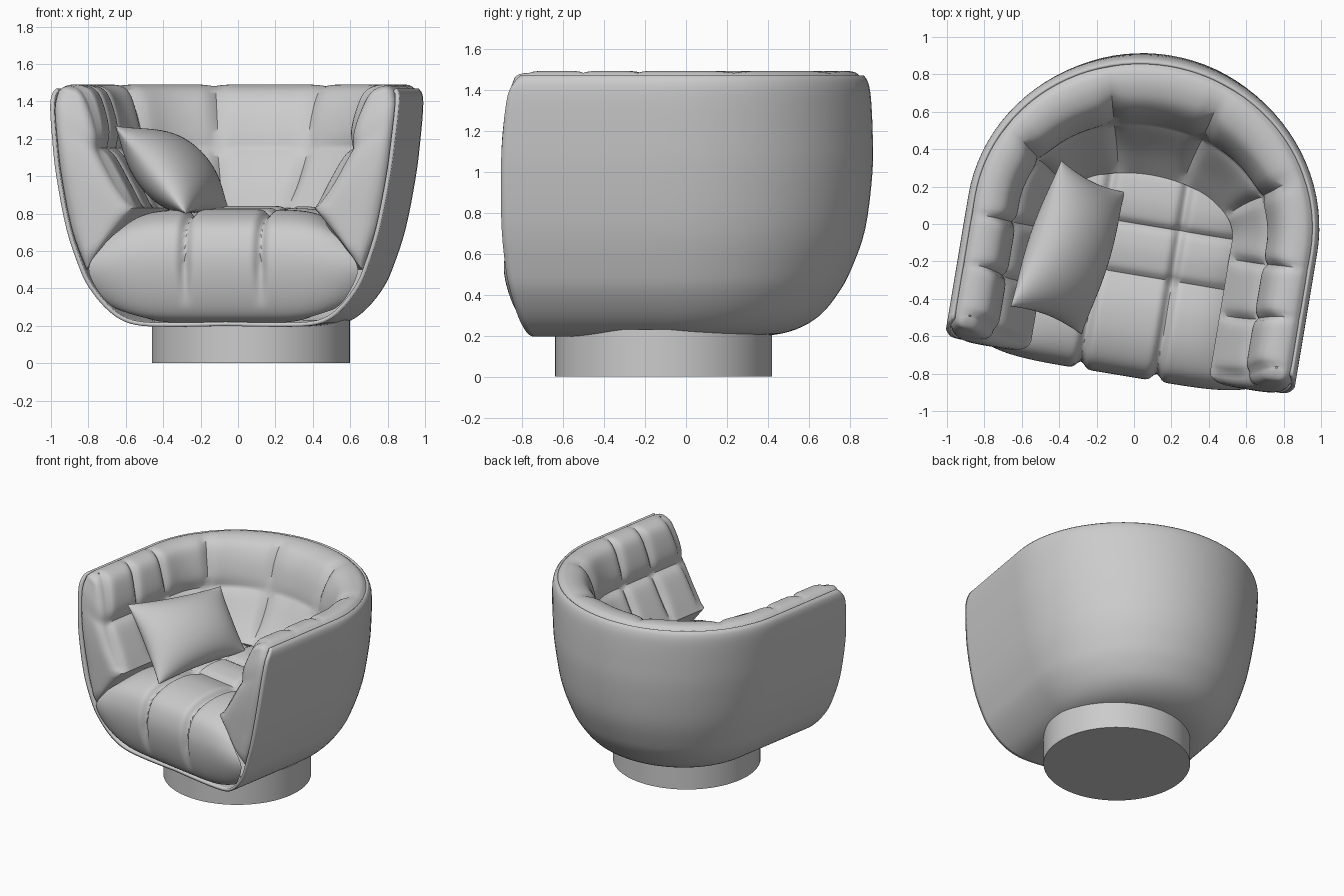
import bpy, bmesh
from math import sin, cos, pi, exp, radians, hypot
from mathutils import Vector

if "Cube" in bpy.data.objects:
    bpy.data.objects.remove(bpy.data.objects["Cube"])

YAW, ORIGIN, C = radians(-9.5), (0.03, -0.103, 0), 0.1   # the tub is turned slightly on its base


def finish(name, bm, turned=True):
    bmesh.ops.remove_doubles(bm, verts=bm.verts, dist=0.0005)
    bmesh.ops.recalc_face_normals(bm, faces=bm.faces)
    me = bpy.data.meshes.new(name)
    bm.to_mesh(me)
    bm.free()
    me.polygons.foreach_set("use_smooth", [True] * len(me.polygons))
    me.set_sharp_from_angle(angle=radians(50))
    ob = bpy.data.objects.new(name, me)
    bpy.context.collection.objects.link(ob)
    if turned:
        ob.location, ob.rotation_euler = ORIGIN, (0, 0, YAW)
    return ob


def add_grid(bm, rows, wrap=False):
    vs = [[bm.verts.new(p) for p in r] for r in rows]
    n = len(rows[0])
    for a, b in zip(vs, vs[1:]):
        for j in range(n if wrap else n - 1):
            k = (j + 1) % n
            bm.faces.new((a[j], a[k], b[k], b[j]))


def spline(pts, n, end=True):
    """Catmull-Rom resample: list of (fraction, point)."""
    p = [Vector(q) for q in pts]
    p = [2 * p[0] - p[1]] + p + [2 * p[-1] - p[-2]]
    out = []
    for i in range(n):
        s = i / (n - 1 if end else n)
        x = s * (len(pts) - 1)
        k = min(int(x), len(pts) - 2)
        f = x - k
        a, b, c, d = p[k:k + 4]
        out.append((s, 0.5 * (2 * b + (c - a) * f + (2 * a - 5 * b + 4 * c - d) * f * f
                              + (3 * b - a - 3 * c + d) * f ** 3)))
    return out


def u_path(hw, back, front, z, t):
    """Point on a U-shaped outline: arm, round back, other arm."""
    side = 1 if t <= 0.5 else -1
    t = min(t, 1 - t)
    if t < 0.26:
        return (side * hw, front + (C - front) * t / 0.26, z)
    a = (t - 0.26) / 0.24 * pi / 2
    return (side * hw * cos(a), C + (back - C) * sin(a), z)


# Round base
bm = bmesh.new()
bmesh.ops.create_cone(bm, cap_ends=True, segments=96, radius1=0.53, radius2=0.53, depth=0.23)
bmesh.ops.translate(bm, verts=bm.verts, vec=(0.07, -0.11, 0.115))
finish("base", bm, False)

# Outer shell: half width, back, front, height
levels = [(0, 0.1, -0.59, 0.20), (0.25, 0.3, -0.59, 0.195), (0.45, 0.50, -0.59, 0.20),
          (0.56, 0.64, -0.60, 0.23), (0.65, 0.76, -0.62, 0.30), (0.735, 0.85, -0.64, 0.41),
          (0.785, 0.91, -0.655, 0.52), (0.85, 0.98, -0.665, 0.72), (0.905, 1.015, -0.66, 1.0),
          (0.93, 1.015, -0.645, 1.2), (0.945, 1.005, -0.62, 1.37), (0.94, 0.99, -0.585, 1.44),
          (0.92, 0.97, -0.56, 1.47)]
prof = [p for _, p in spline(levels, 49)]
bm = bmesh.new()
add_grid(bm, [[u_path(*p, i / 96) for i in range(97)] for p in prof])
shell = finish("shell", bm)
mod = shell.modifiers.new("thickness", 'SOLIDIFY')
mod.thickness, mod.offset = 0.022, -1

# Tufted arm and back padding: loop of outer side, upper roll, lower slope, underside
pieces = [
    (28, 0, [(0.75, 0.88, -0.60, 0.50), (0.83, 0.96, -0.61, 0.72), (0.885, 0.995, -0.61, 1.0),
             (0.91, 0.995, -0.60, 1.2), (0.925, 0.985, -0.575, 1.37), (0.91, 0.96, -0.54, 1.46)]),
    (24, 1, [(0.91, 0.96, -0.54, 1.46), (0.87, 0.92, -0.53, 1.487), (0.80, 0.84, -0.53, 1.487),
             (0.735, 0.755, -0.54, 1.45), (0.695, 0.69, -0.56, 1.36), (0.67, 0.65, -0.58, 1.24),
             (0.685, 0.635, -0.585, 1.15)]),
    (12, 2, [(0.685, 0.635, -0.585, 1.15), (0.63, 0.595, -0.60, 1.10), (0.55, 0.49, -0.61, 0.96),
             (0.485, 0.37, -0.61, 0.83)]),
    (8, 0, [(0.485, 0.37, -0.61, 0.83), (0.61, 0.5, -0.61, 0.68), (0.74, 0.86, -0.60, 0.51)])]
loop = [(kind, s, p) for n, kind, pts in pieces for s, p in spline(pts, n, False)]
COLS, PER = 9, 12


def pad_point(kind, s, p, t):
    hw, back, front, z = p
    f = (t * COLS) % 1
    pinch = abs(2 * f - 1) ** 7 * (0.25 + 0.75 * sin(pi * s)) * 0.04
    if kind == 1:
        hw, back, z = hw + pinch * min(1, s * 2), back + pinch * min(1, s * 2), z - 0.3 * pinch
    elif kind == 2:
        hw, back, z = hw + 0.7 * pinch, back + 0.7 * pinch, z - 0.7 * pinch
    return u_path(hw, back, front, z, t)


bm = bmesh.new()
rows = [[pad_point(*q, i / (COLS * PER)) for q in loop] for i in range(COLS * PER + 1)]
add_grid(bm, rows, True)
for end in (rows[0], rows[-1]):              # rounded arm fronts
    cap = []
    for i in range(len(end) // 2):
        o, q = Vector(end[i]), Vector(end[-1 - i])
        puff = min(0.065, 0.5 * hypot(o.x - q.x, o.z - q.z))
        row = []
        for k in range(13):
            s = (1 - cos(pi * k / 12)) / 2
            v = o.lerp(q, s)
            v.y -= puff * (1 - (2 * s - 1) ** 4) ** 0.5
            row.append(v)
        cap.append(row)
    add_grid(bm, cap)
finish("arm_and_back_padding", bm)

# Tufted seat: front, height, half width along a waterfall profile in three rows
seat_rows = [
    (40, [(-0.54, 0.215, 0.48), (-0.62, 0.25, 0.58), (-0.675, 0.35, 0.67), (-0.71, 0.5, 0.73),
          (-0.705, 0.63, 0.66), (-0.65, 0.74, 0.58), (-0.52, 0.805, 0.53), (-0.35, 0.825, 0.52),
          (-0.17, 0.81, 0.52)]),
    (16, [(-0.17, 0.81, 0.52), (-0.03, 0.83, 0.53), (0.1, 0.82, 0.53)]),
    (16, [(0.1, 0.82, 0.53), (0.23, 0.84, 0.52), (0.40, 0.83, 0.42)])]
strip = []
for r, (n, pts) in enumerate(seat_rows):
    for s, p in spline(pts, n, r == 2):
        strip.append((p, 0.025 * abs(2 * s - 1) ** 8 * (r > 0 or s > 0.5),
                      min(1, max(0, (p.y - 0.3) * 5)) if r == 0 else 0.8))
rows = []
for i, (p, row_pinch, env) in enumerate(strip):
    d = strip[min(i + 1, len(strip) - 1)][0] - strip[max(i - 1, 0)][0]
    ln = hypot(d.x, d.y) or 1
    row = []
    for k in range(97):
        a = k / 48 - 1
        x = a * p.z
        pinch = row_pinch + 0.04 * env * exp(-((abs(x) - 0.205) / 0.028) ** 2) + 0.05 * abs(a) ** 6
        row.append((x, p.x + pinch * d.y / ln, p.y - pinch * d.x / ln))
    rows.append(row)
bm = bmesh.new()
add_grid(bm, rows)
finish("seat_cushion", bm)

# Throw pillow leaning on one arm
A, B = Vector((-0.66, -0.44, 1.27)), Vector((-0.28, -0.59, 0.80))
Ck, D = Vector((-0.39, 0.34, 1.19)), Vector((-0.05, 0.17, 0.83))
nrm = (B - A).cross(Ck - A).normalized()
mid = (A + B + Ck + D) / 4
bm = bmesh.new()
for side in (1, -1):
    rows = []
    for i in range(33):
        a = -cos(pi * i / 32)
        row = []
        for j in range(33):
            b = -cos(pi * j / 32)
            s, t = (a + 1) / 2, (b + 1) / 2
            p = A.lerp(B, s).lerp(Ck.lerp(D, s), t)
            h = max(0, (1 - a * a) * (1 - b * b))
            draw = 0.07 * (a * a * (1 - b * b) + b * b * (1 - a * a))   # edges drawn in
            row.append(p.lerp(mid, draw) + nrm * side * 0.17 * h ** 0.55)
        rows.append(row)
    add_grid(bm, rows)
finish("throw_pillow", bm, False)
